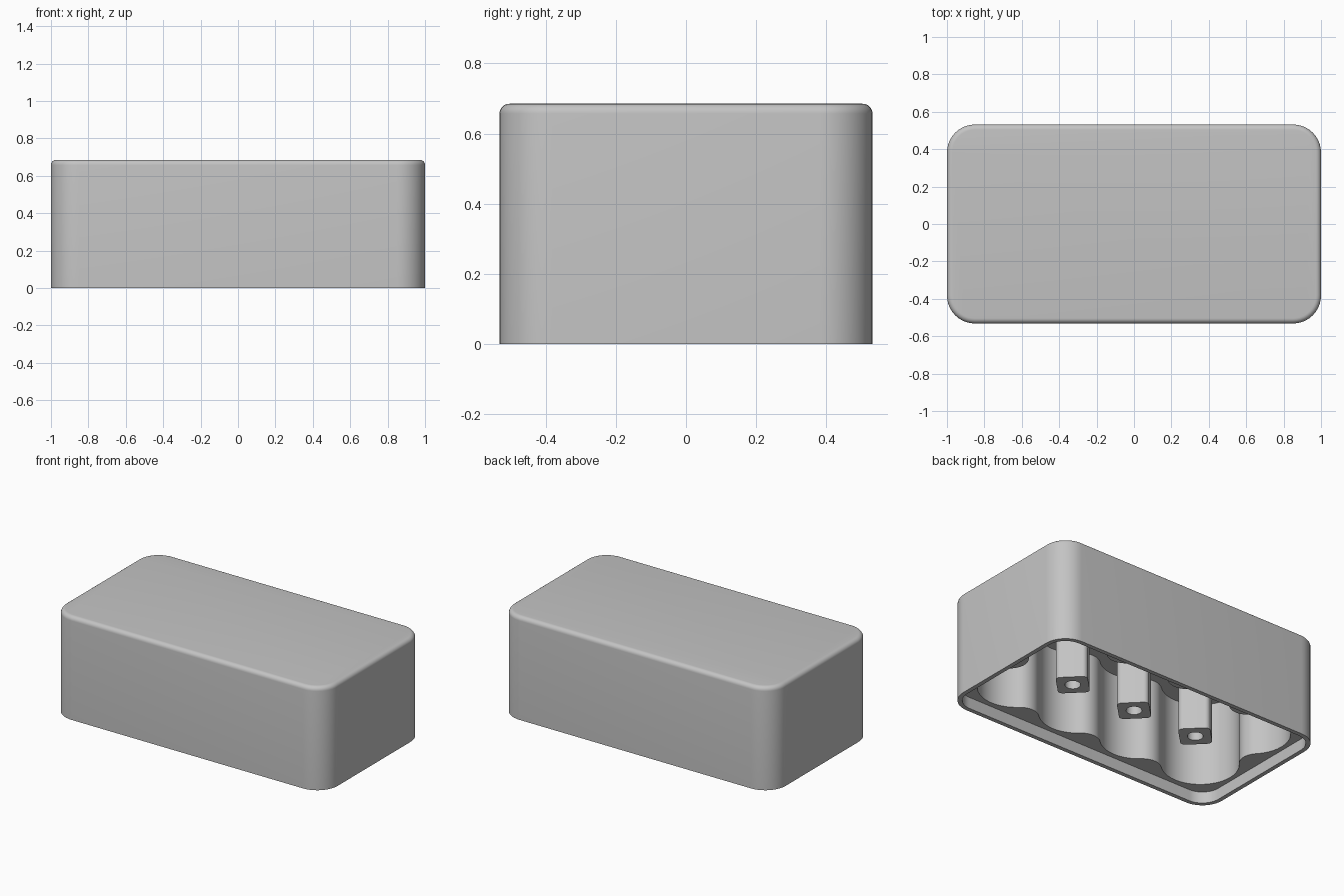
import bpy, bmesh, math
from mathutils import Vector

cube = bpy.data.objects.get("Cube")
if cube:
    bpy.data.objects.remove(cube, do_unlink=True)

HX, HY, HEIGHT, CORNER = 1.0, 0.532, 0.685, 0.15
EDGE = 0.028          # rounding of the top edge
RIM, LEDGE = 0.028, 0.075
PITCH, CELL_R = 0.474, 0.232
FILLET, CEILING = 0.114, 0.62

grey = bpy.data.materials.new("plain grey")
grey.use_nodes = True
grey.diffuse_color = (0.55, 0.55, 0.55, 1)
grey.node_tree.nodes["Principled BSDF"].inputs["Base Color"].default_value = grey.diffuse_color


def arc(centre, radius, a0, a1, steps):
    return [Vector((centre[0] + radius * math.cos(a0 + (a1 - a0) * i / steps),
                    centre[1] + radius * math.sin(a0 + (a1 - a0) * i / steps)))
            for i in range(steps + 1)]


def rounded_rect(hx, hy, r, steps=10):
    points = []
    for k, (sx, sy) in enumerate([(1, 1), (-1, 1), (-1, -1), (1, -1)]):
        start = k * math.pi / 2
        points += arc((sx * (hx - r), sy * (hy - r)), r, start, start + math.pi / 2, steps)
    return points


def loft(name, rings):
    """Solid from (outline, z) rings with the same number of points."""
    bm = bmesh.new()
    loops = [[bm.verts.new((p.x, p.y, z)) for p in outline] for outline, z in rings]
    n = len(loops[0])
    for low, high in zip(loops, loops[1:]):
        for i in range(n):
            j = (i + 1) % n
            bm.faces.new((low[i], low[j], high[j], high[i]))
    bm.faces.new(loops[0][::-1])
    bm.faces.new(loops[-1])
    bmesh.ops.recalc_face_normals(bm, faces=bm.faces)
    mesh = bpy.data.meshes.new(name)
    bm.to_mesh(mesh)
    bm.free()
    obj = bpy.data.objects.new(name, mesh)
    mesh.materials.append(grey)
    bpy.context.collection.objects.link(obj)
    return obj


def activate(obj):
    bpy.ops.object.select_all(action='DESELECT')
    obj.select_set(True)
    bpy.context.view_layer.objects.active = obj


def cut(obj, cutter):
    cutter.hide_render = True
    activate(obj)
    mod = obj.modifiers.new("cut", 'BOOLEAN')
    mod.operation, mod.solver, mod.object = 'DIFFERENCE', 'EXACT', cutter
    bpy.ops.object.modifier_apply(modifier=mod.name)
    bpy.data.objects.remove(cutter, do_unlink=True)


def smooth(obj):
    activate(obj)
    bpy.ops.object.shade_smooth_by_angle(angle=math.radians(35))


def scalloped_outline():
    """Two rows of four round cells, joined by filleted cusps."""
    half = PITCH / 2
    xs = [(i - 1.5) * PITCH for i in range(4)]
    cells = [Vector((x, -half)) for x in xs] + [Vector((x, half)) for x in reversed(xs)]
    reach = math.sqrt((CELL_R + FILLET) ** 2 - half ** 2)
    fillets = []
    for a, b in zip(cells, cells[1:] + cells[:1]):
        along = (b - a).normalized()
        fillets.append((a + b) / 2 + Vector((along.y, -along.x)) * reach)

    def angle(p, q):
        return math.atan2(q.y - p.y, q.x - p.x)

    points = []
    for i, cell in enumerate(cells):
        a0, a1 = angle(cell, fillets[i - 1]), angle(cell, fillets[i])
        a1 = a0 + (a1 - a0) % math.tau
        points += arc(cell, CELL_R, a0, a1, 20)
        b0 = angle(fillets[i], cell)
        b1 = angle(fillets[i], cells[(i + 1) % len(cells)])
        b1 = b0 - (b0 - b1) % math.tau
        points += arc(fillets[i], FILLET, b0, b1, 12)[1:-1]
    return points


# Outer shell with a rounded top edge
rings = [(rounded_rect(HX, HY, CORNER), 0)]
for i in range(7):
    t = i / 6 * math.pi / 2
    inset = EDGE * (1 - math.cos(t))
    rings.append((rounded_rect(HX - inset, HY - inset, CORNER - inset),
                  HEIGHT - EDGE + EDGE * math.sin(t)))
shell = loft("shell", rings)

# Recess inside the rim, then the scalloped cavity
recess = rounded_rect(HX - RIM, HY - RIM, CORNER - RIM)
cut(shell, loft("recess_cutter", [(recess, -0.1), (recess, LEDGE)]))
cavity = scalloped_outline()
cut(shell, loft("cavity_cutter", [(cavity, -0.1), (cavity, CEILING)]))
smooth(shell)

# Hollow diamond posts hanging between the cells
turn = math.radians(45)
for side, x in (("right", -PITCH), ("middle", 0), ("left", PITCH)):
    outline = []
    for p in rounded_rect(0.095, 0.095, 0.03, 6):
        outline.append(Vector((x + p.x * math.cos(turn) - p.y * math.sin(turn),
                               p.x * math.sin(turn) + p.y * math.cos(turn))))
    post = loft(side + "_post", [(outline, LEDGE + 0.003), (outline, CEILING + 0.01)])
    hole = arc((x, 0), 0.047, 0, math.tau, 32)[:-1]
    cut(post, loft("hole_cutter", [(hole, 0), (hole, 0.5)]))
    smooth(post)
